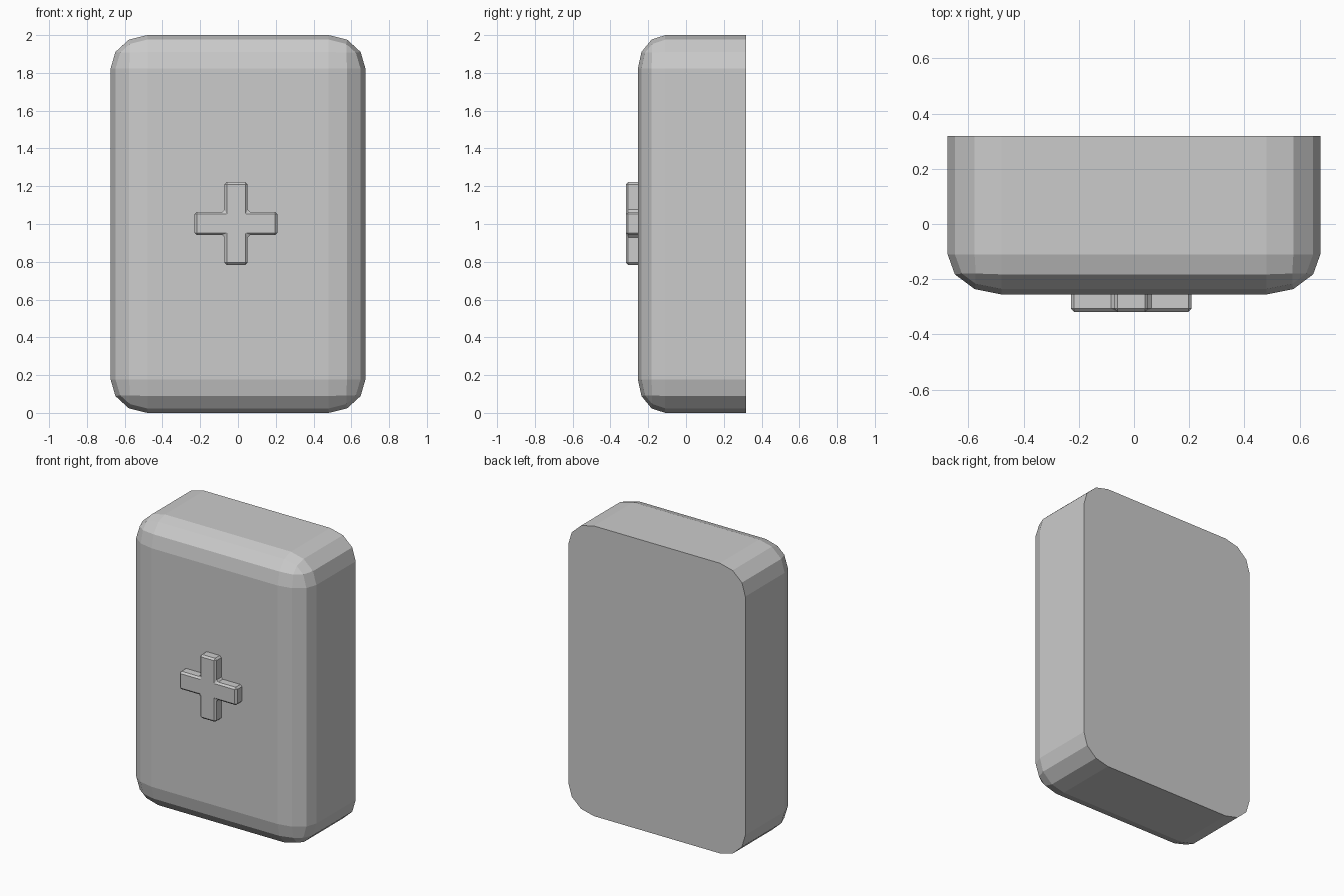
import bpy, bmesh

if "Cube" in bpy.data.objects:
    bpy.data.objects.remove(bpy.data.objects["Cube"])


def finish(bm, name):
    bmesh.ops.recalc_face_normals(bm, faces=bm.faces[:])
    mesh = bpy.data.meshes.new(name)
    bm.to_mesh(mesh)
    bm.free()
    obj = bpy.data.objects.new(name, mesh)
    bpy.context.collection.objects.link(obj)
    return obj


def bevel_all_but_back(bm, width, segments):
    """Bevel every edge except those around the flat back face."""
    back = max(v.co.y for v in bm.verts)
    edges = [e for e in bm.edges if any(v.co.y < back - 1e-4 for v in e.verts)]
    bmesh.ops.bevel(bm, geom=edges, offset=width, offset_type='OFFSET',
                    segments=segments, profile=0.5, affect='EDGES')


# Body: rounded box with a flat back; rounding is stretched per axis
WIDTH, HEIGHT = 1.35, 2.0
FRONT, BACK = -0.255, 0.318
radii = (0.195, 0.145, 0.178)
size = (WIDTH, BACK - FRONT, HEIGHT)
bm = bmesh.new()
bmesh.ops.create_cube(bm, size=1)
bmesh.ops.scale(bm, vec=[s / r for s, r in zip(size, radii)], verts=bm.verts)
bevel_all_but_back(bm, 1.0, 3)
bmesh.ops.scale(bm, vec=radii, verts=bm.verts)
bmesh.ops.translate(bm, vec=(0, (FRONT + BACK) / 2, HEIGHT / 2), verts=bm.verts)
finish(bm, "body")

# Raised plus sign on the front, with small chamfers
a, b = 0.0615, 0.219
quarter = [(b, a), (a, a), (a, b)]
profile = []
for _ in range(4):
    profile += quarter
    quarter = [(-z, x) for x, z in quarter]
bm = bmesh.new()
face = bm.faces.new([bm.verts.new((x, -0.25, z)) for x, z in profile])
ext = bmesh.ops.extrude_face_region(bm, geom=[face], use_keep_orig=True)
front_verts = [g for g in ext["geom"] if isinstance(g, bmesh.types.BMVert)]
bmesh.ops.translate(bm, vec=(0, -0.068, 0), verts=front_verts)
bmesh.ops.recalc_face_normals(bm, faces=bm.faces[:])
bevel_all_but_back(bm, 0.012, 1)
plus = finish(bm, "plus_emblem")
plus.location = (-0.01, 0, 1.003)
